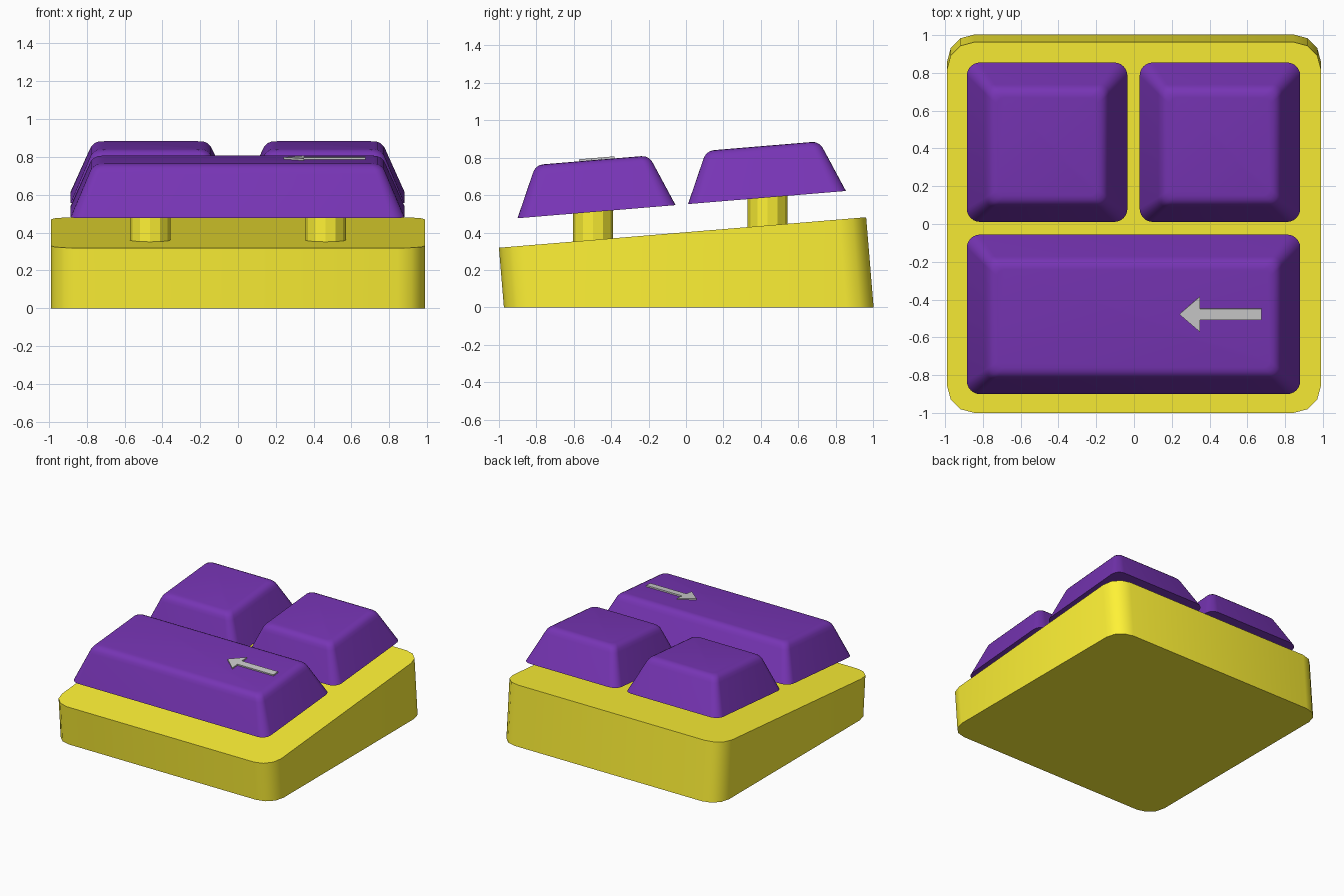
import bpy, bmesh, math
from mathutils import Vector, Matrix

if "Cube" in bpy.data.objects:
    bpy.data.objects.remove(bpy.data.objects["Cube"])

# Tilted frame shared by the top of the base and the keys
TILT = math.radians(4.75)
FRAME = Matrix.Translation((0, -0.0185, 0.40)) @ Matrix.Rotation(TILT, 4, 'X')


def material(name, color):
    m = bpy.data.materials.new(name)
    m.diffuse_color = (*color, 1)
    m.use_nodes = True
    m.node_tree.nodes["Principled BSDF"].inputs["Base Color"].default_value = m.diffuse_color
    return m


YELLOW = material("yellow", (1.0, 0.89, 0.036))
PURPLE = material("purple", (0.184, 0.035, 0.46))


def rounded_rect(x0, x1, y0, y1, r, seg):
    pts = []
    corners = [(x1 - r, y1 - r), (x0 + r, y1 - r), (x0 + r, y0 + r), (x1 - r, y0 + r)]
    for i, (cx, cy) in enumerate(corners):
        for k in range(seg + 1):
            a = math.pi / 2 * (i + k / seg)
            pts.append((cx + r * math.cos(a), cy + r * math.sin(a)))
    return pts


def loft(name, rings, mat=None, angle=35):
    """Closed solid through a stack of equal-length rings, bottom to top."""
    bm = bmesh.new()
    loops = [[bm.verts.new(p) for p in ring] for ring in rings]
    n = len(loops[0])
    for a, b in zip(loops, loops[1:]):
        for i in range(n):
            j = (i + 1) % n
            bm.faces.new((a[i], a[j], b[j], b[i]))
    bm.faces.new(loops[0][::-1])
    bm.faces.new(loops[-1])
    bmesh.ops.recalc_face_normals(bm, faces=bm.faces)
    me = bpy.data.meshes.new(name)
    bm.to_mesh(me)
    bm.free()
    ob = bpy.data.objects.new(name, me)
    bpy.context.collection.objects.link(ob)
    if mat:
        me.materials.append(mat)
    bpy.ops.object.select_all(action='DESELECT')
    ob.select_set(True)
    bpy.context.view_layer.objects.active = ob
    bpy.ops.object.shade_smooth_by_angle(angle=math.radians(angle))
    return ob


def tilted(pts, w):
    return [FRAME @ Vector((x, u, w)) for x, u in pts]


# Wedge base: tilted rounded slab cut off flat at z = 0
down = FRAME.to_3x3() @ Vector((0, 0, -1))
top = tilted(rounded_rect(-0.99, 0.99, -0.985, 0.985, 0.145, 3), 0)
bottom = [p + down * (p.z / -down.z) for p in top]
loft("base", [bottom, top], YELLOW)

# Keycaps: tapered, with a rounded shoulder; each level is (height, inset)
KEY_W = 0.149
LEVELS = [(0, 0), (0.225, 0.098), (0.248, 0.109), (0.263, 0.123),
          (0.273, 0.141), (0.276, 0.162)]


def keycap(name, x0, x1, u0, u1):
    rings = [tilted(rounded_rect(x0 + d, x1 - d, u0 + d, u1 - d, 0.07 - d * 0.2, 6), KEY_W + h)
             for h, d in LEVELS]
    loft(name, rings, PURPLE, 40)


keycap("key_back_left", -0.885, -0.035, 0.042, 0.889)
keycap("key_back_right", 0.03, 0.88, 0.042, 0.889)
keycap("key_wide_front", -0.885, 0.88, -0.873, -0.025)

# Upright stems between base and keys
for row, y, z in (("front", -0.497, 0.34), ("back", 0.437, 0.42)):
    for side, x in (("left", -0.465), ("right", 0.463)):
        circle = [(x + 0.107 * math.cos(k * math.pi / 6), y + 0.107 * math.sin(k * math.pi / 6))
                  for k in range(12)]
        loft(f"stem_{row}_{side}", [[Vector((*p, h)) for p in circle] for h in (z, z + 0.22)],
             YELLOW, 25)

# Raised arrow on the wide key
half = [(0.24, 0), (0.35, 0.095), (0.35, 0.029), (0.675, 0.029)]
outline = half + [(x, -v) for x, v in half[:0:-1]]
outline = [(x, v - 0.425) for x, v in outline]
loft("arrow_mark", [tilted(outline, w) for w in (0.418, 0.436)], None, 20)
